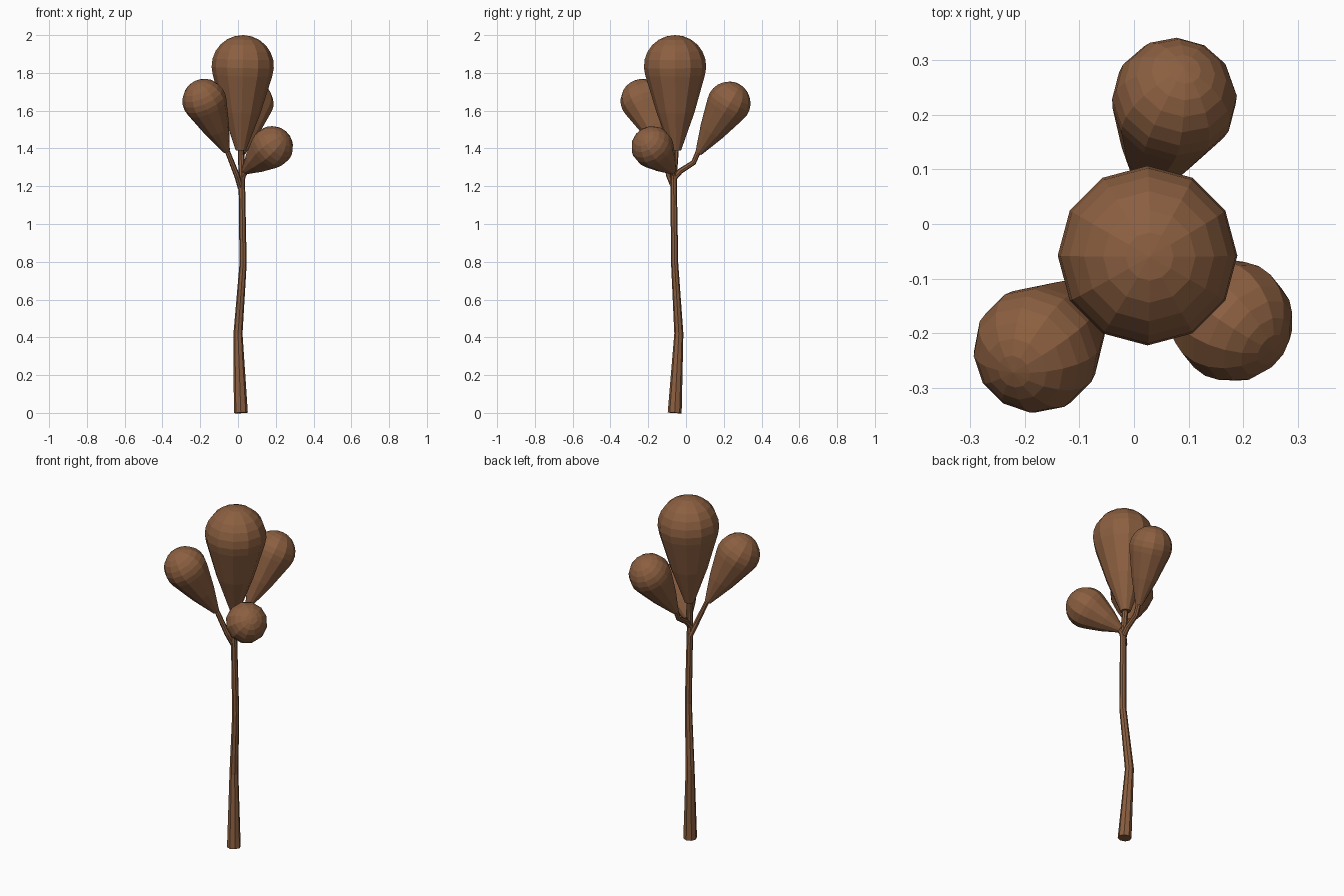
import bpy, bmesh
from math import sin, cos, pi, radians, asin
from mathutils import Vector

cube = bpy.data.objects.get("Cube")
if cube:
    bpy.data.objects.remove(cube, do_unlink=True)

brown = bpy.data.materials.new("bark brown")
brown.use_nodes = True
color = (0.26, 0.115, 0.052, 1)
brown.diffuse_color = color
brown.node_tree.nodes["Principled BSDF"].inputs["Base Color"].default_value = color


def loft(name, points, radii, sides):
    """Skin round rings along a path, with capped ends and flat faces."""
    points = [Vector(p) for p in points]
    bm = bmesh.new()
    rings = []
    last = len(points) - 1
    for i, (p, r) in enumerate(zip(points, radii)):
        axis = (points[min(i + 1, last)] - points[max(i - 1, 0)]).normalized()
        turn = Vector((0, 0, 1)).rotation_difference(axis)
        rings.append([bm.verts.new(p + turn @ Vector((r * cos(a), r * sin(a), 0)))
                      for a in (2 * pi * k / sides for k in range(sides))])
    for low, high in zip(rings, rings[1:]):
        for k in range(sides):
            n = (k + 1) % sides
            bm.faces.new((low[k], low[n], high[n], high[k]))
    bm.faces.new(rings[0][::-1])
    bm.faces.new(rings[-1])
    bmesh.ops.remove_doubles(bm, verts=bm.verts, dist=0.0001)
    bmesh.ops.recalc_face_normals(bm, faces=bm.faces)
    mesh = bpy.data.meshes.new(name)
    bm.to_mesh(mesh)
    bm.free()
    mesh.materials.append(brown)
    obj = bpy.data.objects.new(name, mesh)
    bpy.context.collection.objects.link(obj)
    return obj


def bulb(name, base, head, radius, neck):
    """Teardrop: a tapered cone running into a round head centred at head."""
    base, head = Vector(base), Vector(head)
    length = (head - base).length
    axis = (head - base) / length
    start = -asin((radius - neck) / length)
    steps = 7
    angles = [start + (radians(89.9) - start) * i / steps for i in range(steps + 1)]
    profile = [(length + radius * sin(a), radius * cos(a)) for a in angles]
    d, r = profile[0]
    # slightly swollen taper between the neck and the head
    taper = [(d * t, (neck + (r - neck) * t) * swell)
             for t, swell in ((0, 1), (0.5, 1.08))]
    profile = taper + profile
    return loft(name, [base + axis * q[0] for q in profile],
                [q[1] for q in profile], 12)


# Trunk, bending gently on its way up
loft("trunk",
     [(0.015, -0.06, 0), (0, -0.038, 0.42), (0.027, -0.06, 0.79),
      (0.02, -0.066, 1.24), (0.015, -0.053, 1.41)],
     [0.037, 0.024, 0.019, 0.017, 0.016], 8)

# Side branches
loft("back_branch",
     [(0.02, -0.066, 1.24), (0.02, -0.03, 1.28), (0.02, 0.04, 1.325),
      (0.022, 0.068, 1.39)],
     [0.015, 0.015, 0.014, 0.014], 8)
loft("right_branch",
     [(0.015, -0.062, 1.19), (-0.005, -0.09, 1.255), (-0.062, -0.118, 1.4)],
     [0.016, 0.015, 0.013], 8)
loft("left_branch",
     [(0.02, -0.066, 1.23), (0.028, -0.068, 1.26), (0.05, -0.08, 1.29)],
     [0.015, 0.015, 0.014], 8)

# Foliage clumps
bulb("top_foliage", (0.015, -0.053, 1.39), (0.025, -0.058, 1.835), 0.165, 0.027)
bulb("back_foliage", (0.022, 0.066, 1.375), (0.074, 0.227, 1.64), 0.115, 0.018)
bulb("right_foliage", (-0.06, -0.117, 1.385), (-0.178, -0.23, 1.652), 0.117, 0.018)
bulb("left_foliage", (0.035, -0.07, 1.28), (0.18, -0.178, 1.407), 0.112, 0.02)
